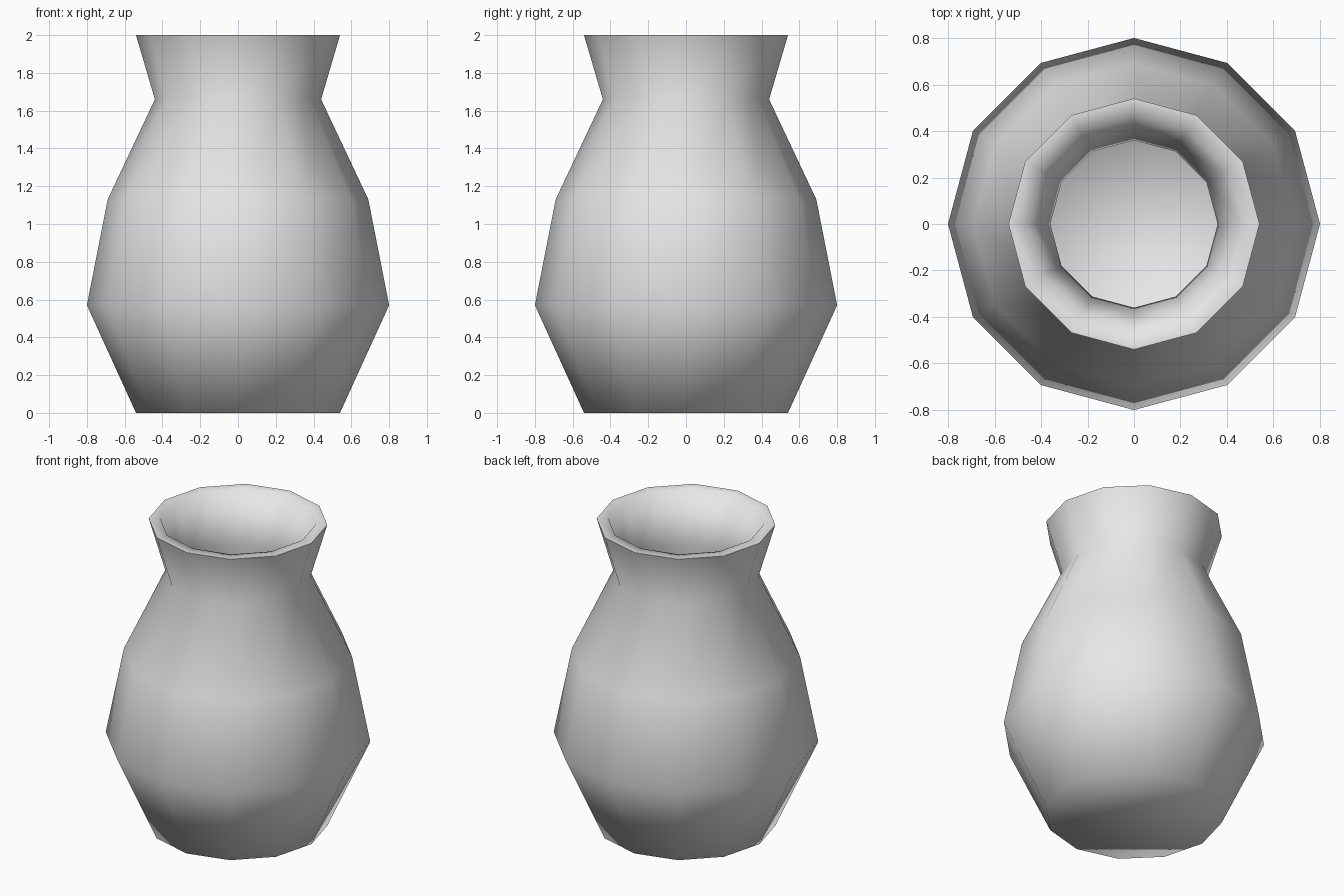
import bpy, bmesh
from math import cos, sin, tau, radians

cube = bpy.data.objects.get("Cube")
if cube:
    bpy.data.objects.remove(cube, do_unlink=True)

SIDES = 12
# (radius, height) from the outer foot, over the rim, down to the inside floor
PROFILE = [(0.54, 0), (0.80, 0.57), (0.69, 1.13), (0.44, 1.66), (0.54, 2),
           (0.47, 2), (0.36, 1.67), (0.61, 1.11), (0.72, 0.57), (0.49, 0.08)]

clay = bpy.data.materials.new("light grey clay")
clay.use_nodes = True
grey = (0.8, 0.8, 0.8, 1)
clay.diffuse_color = grey
clay.node_tree.nodes["Principled BSDF"].inputs["Base Color"].default_value = grey

# Turn the profile into twelve-sided rings and join them
bm = bmesh.new()
rings = [[bm.verts.new((r * cos(tau * i / SIDES), r * sin(tau * i / SIDES), z))
          for i in range(SIDES)] for r, z in PROFILE]
for low, high in zip(rings, rings[1:]):
    for i in range(SIDES):
        j = (i + 1) % SIDES
        bm.faces.new((low[i], low[j], high[j], high[i]))

# Flat base and inside floor
bm.faces.new(rings[0][::-1])
bm.faces.new(rings[-1])
bmesh.ops.recalc_face_normals(bm, faces=bm.faces)

mesh = bpy.data.meshes.new("vase")
bm.to_mesh(mesh)
bm.free()
mesh.materials.append(clay)
vase = bpy.data.objects.new("vase", mesh)
bpy.context.collection.objects.link(vase)

# Smooth body and inner lip, sharp foot and outer rim
bpy.ops.object.select_all(action="DESELECT")
vase.select_set(True)
bpy.context.view_layer.objects.active = vase
bpy.ops.object.shade_smooth_by_angle(angle=radians(80))
